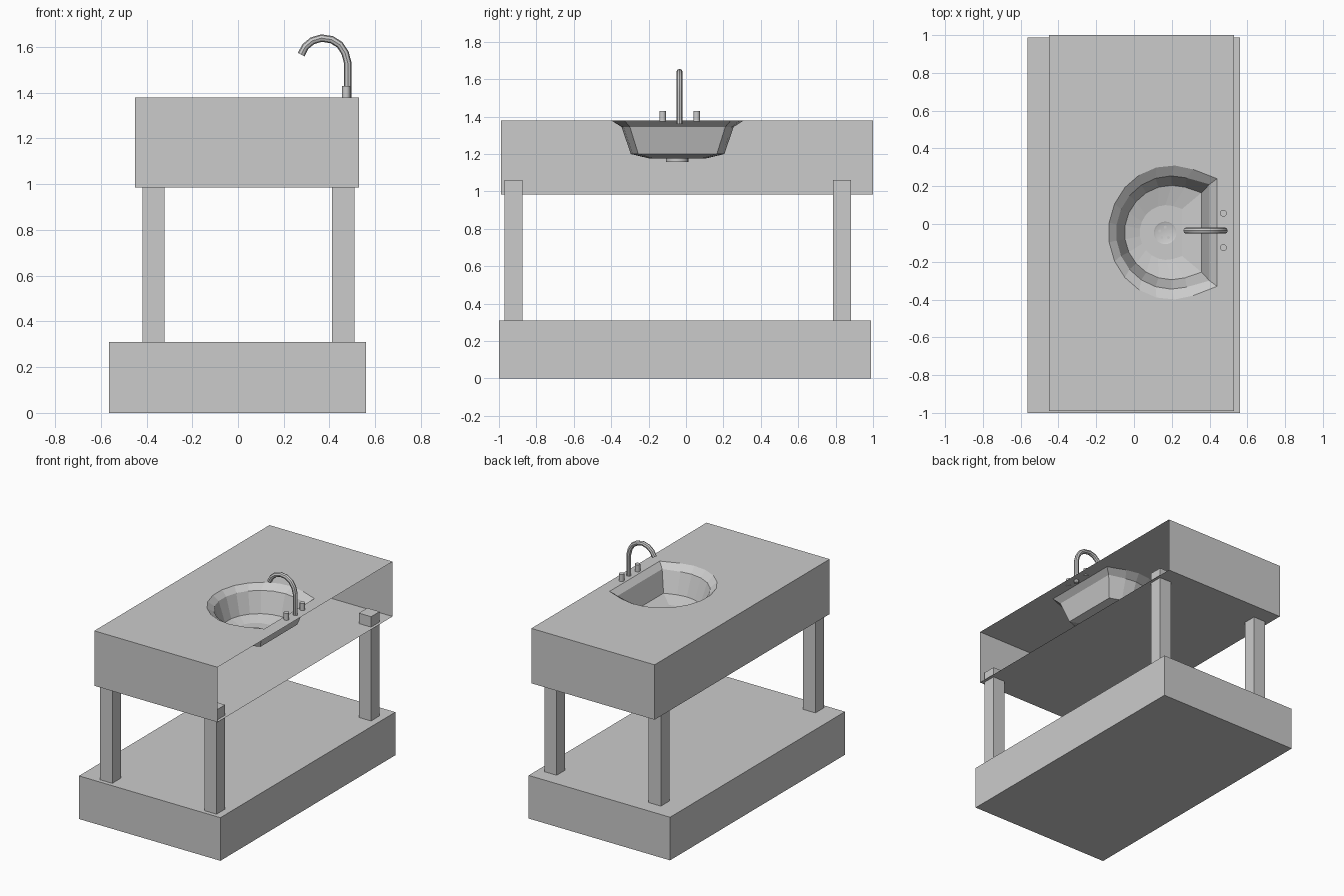
import bpy, bmesh, math
from mathutils import Matrix, Vector

cube = bpy.data.objects.get("Cube")
if cube:
    bpy.data.objects.remove(cube, do_unlink=True)

GREY = (0.6, 0.6, 0.6, 1)
mat = bpy.data.materials.new("plain grey")
mat.use_nodes = True
mat.diffuse_color = GREY
mat.node_tree.nodes["Principled BSDF"].inputs["Base Color"].default_value = GREY


def finish(bm, name, smooth=False):
    mesh = bpy.data.meshes.new(name)
    bm.to_mesh(mesh)
    bm.free()
    obj = bpy.data.objects.new(name, mesh)
    bpy.context.collection.objects.link(obj)
    mesh.materials.append(mat)
    if smooth:
        bpy.ops.object.select_all(action='DESELECT')
        obj.select_set(True)
        bpy.context.view_layer.objects.active = obj
        bpy.ops.object.shade_smooth_by_angle(angle=math.radians(40))
    return obj


def box(name, lo, hi):
    lo, hi = Vector(lo), Vector(hi)
    bm = bmesh.new()
    bmesh.ops.create_cube(bm, size=1, matrix=Matrix.Translation((lo + hi) / 2)
                          @ Matrix.Diagonal((*(hi - lo), 1)))
    return finish(bm, name)


def cylinder(name, x, y, z0, z1, r, sides=12, recess=0):
    bm = bmesh.new()
    bmesh.ops.create_cone(bm, cap_ends=True, segments=sides, radius1=r, radius2=r,
                          depth=z1 - z0,
                          matrix=Matrix.Translation((x, y, (z0 + z1) / 2)))
    if recess:
        bm.normal_update()
        top = [f for f in bm.faces if f.normal.z > 0.9]
        bmesh.ops.inset_region(bm, faces=top, thickness=r * 0.15, depth=0)
        bmesh.ops.translate(bm, verts=top[0].verts, vec=(0, 0, -recess))
    return finish(bm, name, True)


# Base slab and four legs
box("base_slab", (-0.565, -1, 0), (0.56, 0.988, 0.31))
for side, x in (("right", -0.418), ("left", 0.412)):
    for end, y in (("front", -0.97), ("back", 0.785)):
        box(f"{end}_{side}_leg", (x, y, 0.31), (x + 0.097, y + 0.097, 1.06))

# Counter shell, open on one long side, with the sink bowl sunk into its top
X0, X1, Y0, Y1, BOTTOM, TOP = -0.45, 0.53, -0.99, 1.0, 0.985, 1.38
SINK_Y, STEPS = -0.045, 15
bm = bmesh.new()
corners = ((X1, Y0), (X0, Y0), (X0, Y1), (X1, Y1))
low = [bm.verts.new((x, y, BOTTOM)) for x, y in corners]
high = [bm.verts.new((x, y, TOP)) for x, y in corners]
bm.faces.new(low)
for i in range(3):
    bm.faces.new((low[i + 1], low[i], high[i], high[i + 1]))


def sink_ring(cx, rx, ry, edge_x, half, z):
    """An arc closed by a straight edge on the tap side."""
    start = math.asin(half / ry)
    ring = []
    for i in range(STEPS + 1):
        a = start + (math.tau - 2 * start) * i / STEPS
        x = edge_x if i in (0, STEPS) else cx + rx * math.cos(a)
        ring.append(bm.verts.new((x, SINK_Y + ry * math.sin(a), z)))
    return ring


rings = [sink_ring(*r) for r in ((0.2, 0.335, 0.355, 0.44, 0.285, TOP),
                                 (0.2, 0.295, 0.30, 0.40, 0.255, 1.345),
                                 (0.2, 0.25, 0.25, 0.357, 0.21, 1.2),
                                 (0.17, 0.14, 0.145, 0.255, 0.125, 1.175))]
for a, b in zip(rings, rings[1:]):
    for i in range(len(a)):
        j = (i + 1) % len(a)
        bm.faces.new((a[i], a[j], b[j], b[i]))
bm.faces.new(rings[-1])
loops = []
for loop in (high, rings[0]):
    for i, v in enumerate(loop):
        w = loop[(i + 1) % len(loop)]
        loops.append(bm.edges.get((v, w)) or bm.edges.new((v, w)))
bmesh.ops.triangle_fill(bm, edges=loops, use_beauty=True, normal=(0, 0, 1))
finish(bm, "counter_with_sink")

# Drain with a sunken plate and five small holes
DX, DY = 0.165, -0.047
cylinder("drain", DX, DY, 1.157, 1.182, 0.06, 20, 0.004)
for k in range(5):
    a = math.tau * k / 5 + 0.3
    cylinder(f"drain_hole_{k + 1}", DX + 0.03 * math.cos(a), DY + 0.03 * math.sin(a),
             1.177, 1.179, 0.008, 8)

# Tap knobs
for name, y in (("front_knob", -0.125), ("back_knob", 0.057)):
    cylinder(name, 0.473, y, TOP - 0.005, 1.43, 0.018)

# Curved tap spout, swept along a path
path = ((0.48, 1.36), (0.48, 1.53), (0.468, 1.575), (0.445, 1.61), (0.41, 1.632),
        (0.365, 1.639), (0.325, 1.627), (0.295, 1.602), (0.276, 1.567))
curve = bpy.data.curves.new("tap_path", 'CURVE')
curve.dimensions = '3D'
curve.bevel_depth = 0.0165
curve.bevel_resolution = 2
curve.use_fill_caps = True
spline = curve.splines.new('POLY')
spline.points.add(len(path) - 1)
for p, (x, z) in zip(spline.points, path):
    p.co = (x, -0.035, z, 1)
temp = bpy.data.objects.new("tap_path", curve)
bpy.context.collection.objects.link(temp)
bpy.context.view_layer.update()
bm = bmesh.new()
bm.from_mesh(temp.to_mesh())
temp.to_mesh_clear()
bpy.data.objects.remove(temp, do_unlink=True)
finish(bm, "tap_spout", True)
